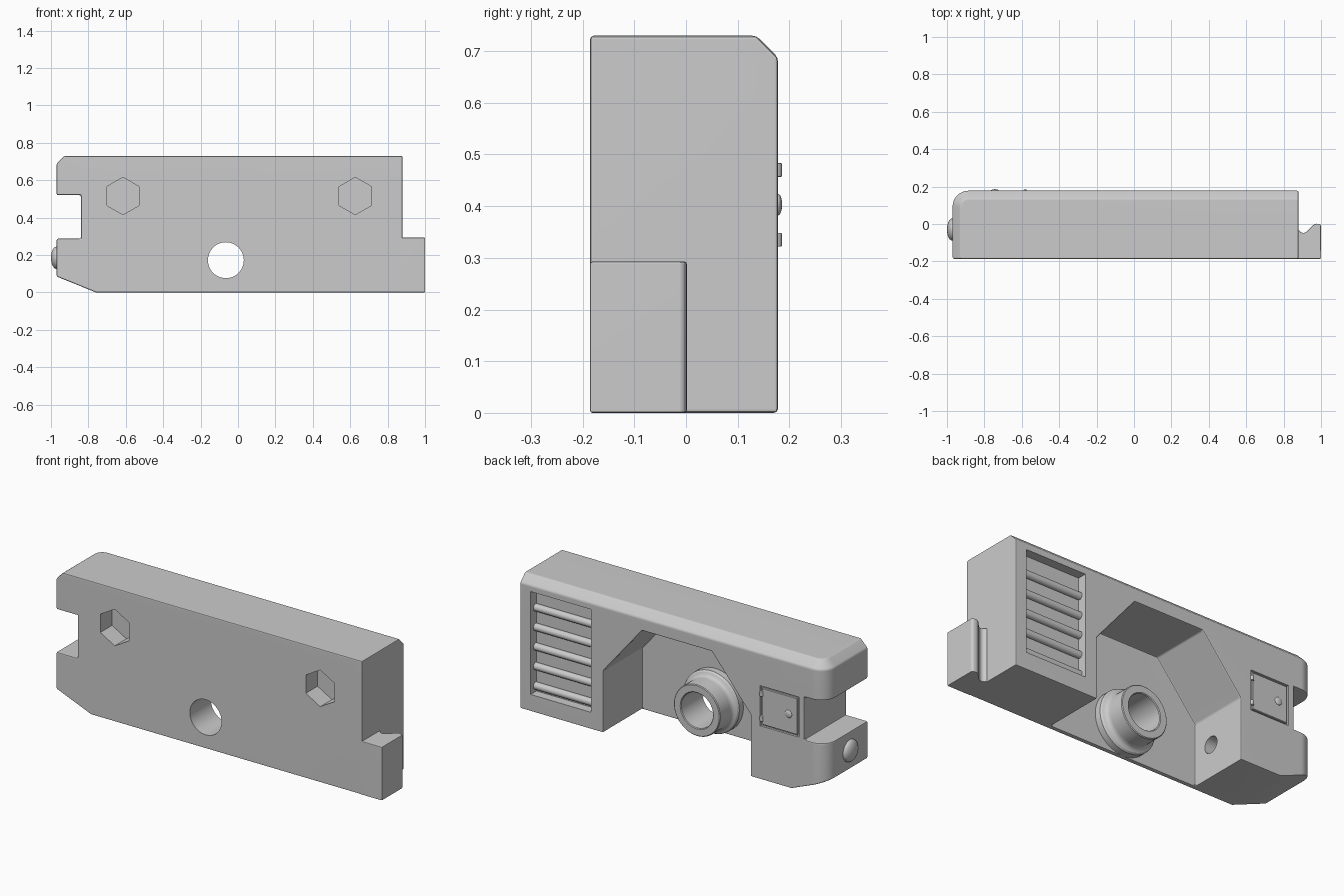
import bpy, bmesh, math
from mathutils import Vector, Matrix

if "Cube" in bpy.data.objects:
    bpy.data.objects.remove(bpy.data.objects["Cube"], do_unlink=True)

grey = bpy.data.materials.new("plain grey")
grey.use_nodes = True
GREY = (0.6, 0.6, 0.6, 1)
grey.diffuse_color = GREY
for node in grey.node_tree.nodes:
    if node.type == 'BSDF_PRINCIPLED':
        node.inputs["Base Color"].default_value = GREY

FRONT, BACK, LOW_END, HIGH_END, TOP = -0.186, 0.178, -0.97, 0.88, 0.73
FLOOR = -0.16          # rear face of the thin wall behind the big recess
PIPE_X, PIPE_Z = -0.065, 0.172


def finish(name, bm):
    bmesh.ops.recalc_face_normals(bm, faces=bm.faces)
    mesh = bpy.data.meshes.new(name)
    bm.to_mesh(mesh)
    bm.free()
    ob = bpy.data.objects.new(name, mesh)
    bpy.context.collection.objects.link(ob)
    mesh.materials.append(grey)
    return ob


def prism_bm(points, axis, a, b):
    """Extrude a 2D outline along an axis; outline is (x, z) for y, (x, y) for z."""
    bm = bmesh.new()
    if axis == 'y':
        verts = [bm.verts.new((p, a, q)) for p, q in points]
        step = Vector((0, b - a, 0))
    else:
        verts = [bm.verts.new((p, q, a)) for p, q in points]
        step = Vector((0, 0, b - a))
    face = bm.faces.new(verts)
    out = bmesh.ops.extrude_face_region(bm, geom=[face])
    bmesh.ops.translate(bm, vec=step,
                        verts=[g for g in out["geom"] if isinstance(g, bmesh.types.BMVert)])
    bmesh.ops.recalc_face_normals(bm, faces=bm.faces)
    return bm


def prism(name, points, axis, a, b):
    return finish(name, prism_bm(points, axis, a, b))


def box(name, x0, x1, y0, y1, z0, z1):
    return prism(name, [(x0, z0), (x1, z0), (x1, z1), (x0, z1)], 'y', y0, y1)


def ring(cx, cz, r, n, turn=0.0):
    return [(cx + r * math.cos(turn + math.tau * i / n),
             cz + r * math.sin(turn + math.tau * i / n)) for i in range(n)]


def rod(name, centre, r, length, axis, n=24):
    bm = bmesh.new()
    bmesh.ops.create_cone(bm, cap_ends=True, segments=n, radius1=r, radius2=r, depth=length)
    turn = {'x': Matrix.Rotation(math.pi / 2, 4, 'Y'), 'y': Matrix.Rotation(math.pi / 2, 4, 'X'),
            'z': Matrix.Identity(4)}[axis]
    bm.transform(Matrix.Translation(centre) @ turn)
    return finish(name, bm)


def dome(name, centre, radii):
    bm = bmesh.new()
    bmesh.ops.create_uvsphere(bm, u_segments=24, v_segments=12, radius=1)
    bm.transform(Matrix.Translation(centre) @ Matrix.Diagonal((*radii, 1)))
    return finish(name, bm)


def activate(ob):
    bpy.ops.object.select_all(action='DESELECT')
    ob.select_set(True)
    bpy.context.view_layer.objects.active = ob


def apply(ob, mod):
    activate(ob)
    bpy.ops.object.modifier_apply(modifier=mod.name)


def cut(ob, cutter):
    mod = ob.modifiers.new("cut", 'BOOLEAN')
    mod.operation, mod.solver, mod.object = 'DIFFERENCE', 'EXACT', cutter
    apply(ob, mod)
    bpy.data.objects.remove(cutter, do_unlink=True)


def round_edges(ob, width, segments=2):
    mod = ob.modifiers.new("round", 'BEVEL')
    mod.width, mod.segments = width, segments
    mod.limit_method, mod.angle_limit = 'ANGLE', math.radians(25)
    apply(ob, mod)


def smooth(ob):
    activate(ob)
    bpy.ops.object.shade_smooth_by_angle(angle=math.radians(32))
    mod = ob.modifiers.new("even normals", 'WEIGHTED_NORMAL')
    mod.keep_sharp = True


# Housing: plan outline with one rounded rear corner, chamfered along the top
r = 0.085
corner = [(LOW_END + r - r * math.sin(a), BACK - r + r * math.cos(a))
          for a in [math.pi / 2 * i / 8 for i in range(9)]]
plan = [(LOW_END, FRONT), (HIGH_END, FRONT), (HIGH_END, BACK)] + corner
bm = prism_bm(plan, 'z', 0, TOP)
rim = [e for e in bm.edges if all(v.co.z > TOP - 0.01 for v in e.verts)
       and not all(v.co.y < FRONT + 0.01 for v in e.verts)
       and not all(v.co.x > HIGH_END - 0.01 for v in e.verts)]
bmesh.ops.bevel(bm, geom=rim, offset=0.042, offset_type='OFFSET', segments=1,
                affect='EDGES', profile=0.5)
housing = finish("housing", bm)

# Large cuts: end notch, sloped underside and the rear recess
cut(housing, box("notch_cutter", -1.2, -0.84, -0.5, 0.5, 0.287, 0.52))
cut(housing, prism("slope_cutter", [(-0.76, 0), (-1.18, 0.17), (-1.18, -0.2), (-0.76, -0.2)],
                   'y', -0.5, 0.5))
half = [(0.445, -0.2), (0.445, 0.337), (0.21, 0.62)]
recess = [(-0.068 + x, z) for x, z in half] + [(-0.068 - x, z) for x, z in reversed(half)]
cut(housing, prism("recess_cutter", recess, 'y', FLOOR, 0.5))
round_edges(housing, 0.008)

# Front sockets, pipe bore and the small side hole in the recess
for x in (-0.615, 0.627):
    cut(housing, prism("socket_cutter", ring(x, 0.515, 0.1, 6, math.pi / 6), 'y', -0.5, -0.085))
cut(housing, rod("bore_cutter", (PIPE_X, 0, PIPE_Z), 0.096, 1, 'y', 48))
cut(housing, rod("hole_cutter", (-0.54, -0.045, 0.178), 0.045, 0.2, 'x'))

# Vent opening and hatch groove on the back
cut(housing, box("vent_cutter", 0.45, 0.815, BACK - 0.05, 0.5, 0.093, 0.655))
cut(housing, box("hatch_cutter", -0.807, -0.573, BACK - 0.012, 0.5, 0.293, 0.512))
smooth(housing)

# Vent slats
for i in range(5):
    slat = rod("vent_slat", (0.6325, BACK - 0.044, 0.125 + 0.107 * i), 0.02, 0.37, 'x', 16)
    smooth(slat)

# Hatch with hinges and a knob
hatch = box("hatch", -0.798, -0.582, BACK - 0.02, BACK, 0.302, 0.503)
round_edges(hatch, 0.003, 1)
for z in (0.335, 0.47):
    hinge = rod("hatch_hinge", (-0.581, BACK - 0.003, z), 0.011, 0.027, 'z', 16)
    round_edges(hinge, 0.003)
    smooth(hinge)
smooth(dome("hatch_knob", (-0.744, BACK, 0.403), (0.021, 0.008, 0.021)))

# Pipe with a collar: lathed around its bore
profile = [(0.096, FLOOR - 0.01), (0.17, FLOOR - 0.01), (0.17, -0.125), (0.163, -0.115),
           (0.15, -0.11), (0.142, -0.1), (0.14, -0.085), (0.14, -0.004), (0.136, 0),
           (0.1, 0), (0.096, -0.004)]
bm = bmesh.new()
loop = [bm.verts.new((PIPE_X + rad, y, PIPE_Z)) for rad, y in profile]
edges = [bm.edges.new((loop[i - 1], loop[i])) for i in range(len(loop))]
bmesh.ops.spin(bm, geom=loop + edges, cent=(PIPE_X, 0, PIPE_Z), axis=(0, 1, 0),
               angle=math.tau, steps=48, use_merge=True)
bmesh.ops.remove_doubles(bm, verts=bm.verts, dist=0.0001)
smooth(finish("pipe", bm))

# Hooked tab at the end and the round stud on the other end
tab_plan = [(HIGH_END - 0.02, FRONT), (1, FRONT), (1, -0.008), (0.992, 0), (0.972, 0.002),
            (0.958, -0.006), (0.925, -0.04), (0.91, -0.048), (0.895, -0.046),
            (0.885, -0.035), (HIGH_END - 0.02, -0.03)]
tab = prism("end_tab", tab_plan, 'z', 0, 0.293)
round_edges(tab, 0.005)
smooth(tab)
smooth(dome("end_stud", (LOW_END, -0.03, 0.185), (0.03, 0.06, 0.06)))
